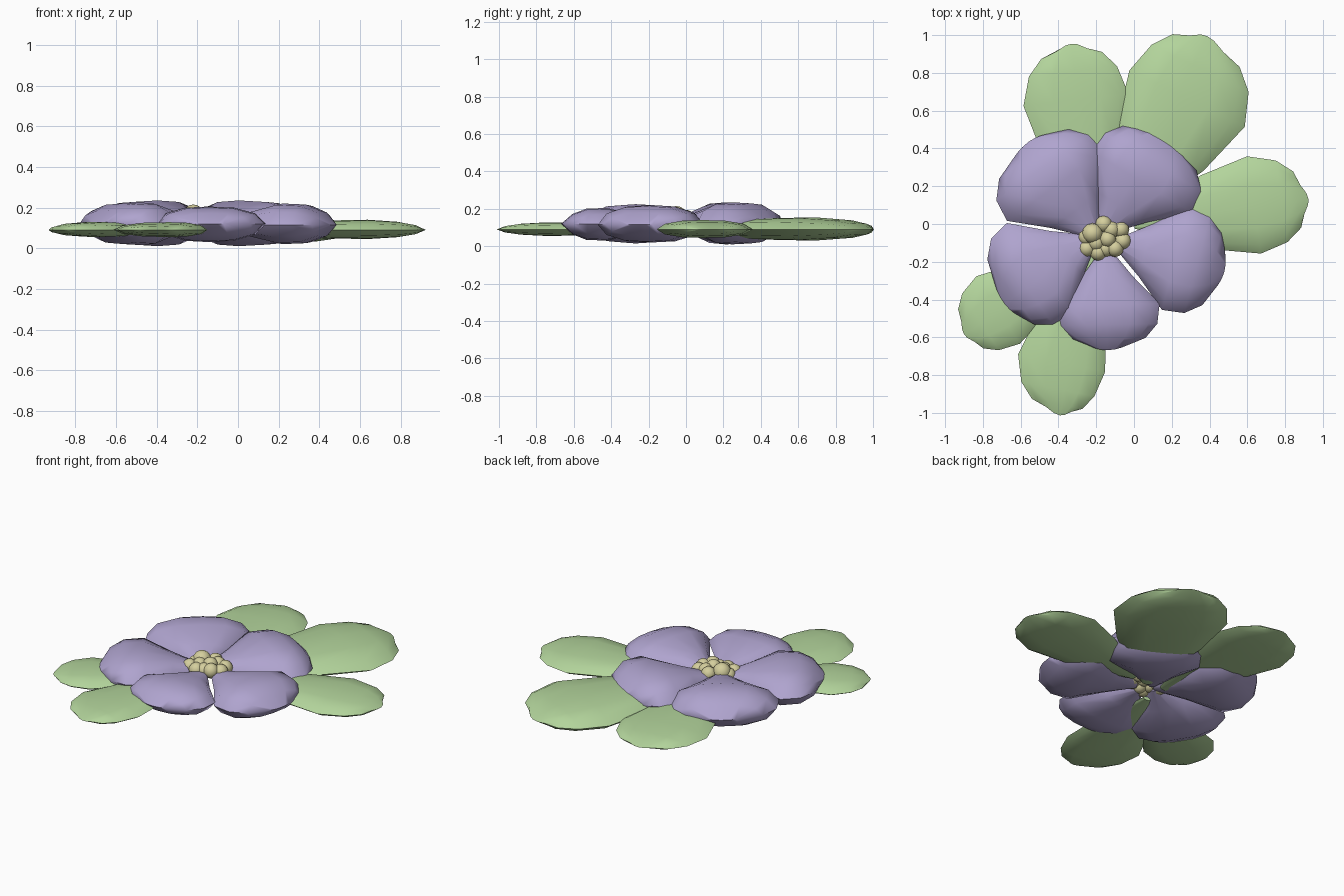
import bpy
import bmesh
from mathutils import Vector

cube = bpy.data.objects.get("Cube")
if cube:
    bpy.data.objects.remove(cube, do_unlink=True)


def material(name, rgb):
    mat = bpy.data.materials.new(name)
    mat.use_nodes = True
    color = (*rgb, 1)
    mat.diffuse_color = color
    mat.node_tree.nodes["Principled BSDF"].inputs["Base Color"].default_value = color
    return mat


purple = material("soft purple", (.43, .37, .62))
green = material("pale green", (.45, .66, .33))
yellow = material("pale yellow", (.66, .62, .34))

# Outline rows: (distance along lobe, relative half width, relative height)
PETAL_ROWS = [(0, .08, .2), (.28, .5, .6), (.56, 1, 1), (.76, .95, .95),
              (.9, .72, .62), (1, .3, 0)]
LEAF_ROWS = [(0, .1, .3), (.42, .76, .9), (.7, 1, 1), (.86, .84, .8),
             (.95, .58, .5), (1, .25, 0)]
# Cross-section: (relative side position, relative height)
SECTION = [(-1, 0), (-.82, .6), (-.45, .93), (0, 1), (.45, .93), (.82, .6), (1, 0)]


def finish(bm, name, mat, angle):
    bmesh.ops.recalc_face_normals(bm, faces=bm.faces)
    mesh = bpy.data.meshes.new(name)
    bm.to_mesh(mesh)
    bm.free()
    mesh.materials.append(mat)
    obj = bpy.data.objects.new(name, mesh)
    bpy.context.collection.objects.link(obj)
    bpy.ops.object.select_all(action="DESELECT")
    obj.select_set(True)
    bpy.context.view_layer.objects.active = obj
    bpy.ops.object.shade_smooth_by_angle(angle=angle)
    return obj


def lobe(name, rows, base, tip, left, right, heights, mat):
    """Puffed petal or leaf: an upper and a lower skin meeting at a thin rim."""
    low, mid, high = heights
    base, axis = Vector(base), Vector(tip) - Vector(base)
    side = Vector((-axis.y, axis.x)).normalized()
    bm = bmesh.new()
    skins = []
    for reach in (high - mid, low - mid):
        grid = []
        for t, w, h in rows:
            line = []
            for s, lift in SECTION:
                half = left if s > 0 else right
                # the tip row bows outward so the end is rounded
                bow = .03 * (1 - s * s) if t == 1 else 0
                p = base + axis * (t + bow - .015 * (t == 1)) + side * (s * w * half)
                line.append(bm.verts.new((p.x, p.y, mid + reach * h * lift)))
            grid.append(line)
        for a, b in zip(grid, grid[1:]):
            for i in range(len(SECTION) - 1):
                bm.faces.new((a[i], a[i + 1], b[i + 1], b[i]))
        skins.append(grid)
    # close the narrow root
    top, bottom = skins[0][0], skins[1][0]
    for i in range(len(SECTION) - 1):
        bm.faces.new((top[i], top[i + 1], bottom[i + 1], bottom[i]))
    bmesh.ops.remove_doubles(bm, verts=bm.verts, dist=.0005)
    return finish(bm, name, mat, .8)


# Petals: root, tip, left and right half widths, lowest / rim / highest levels
petals = {
    "petal_back_right": ((-.2, -.06), (-.55, .43), .34, .29, (.01, .125, .235)),
    "petal_back_left": ((-.17, -.04), (.14, .47), .27, .36, (.01, .12, .235)),
    "petal_left": ((-.1, -.1), (.47, -.25), .29, .28, (.02, .115, .22)),
    "petal_front": ((-.15, -.13), (-.14, -.66), .28, .26, (.03, .12, .205)),
    "petal_right": ((-.21, -.08), (-.68, -.42), .25, .34, (.015, .125, .225)),
}
for name, spec in petals.items():
    lobe(name, PETAL_ROWS, *spec, purple)

# Leaves
leaves = {
    "leaf_back_right": ((-.22, 0), (-.33, .94), .29, .27, (.055, .09, .13)),
    "leaf_back_left": ((-.1, 0), (.38, .98), .29, .39, (.03, .09, .155)),
    "leaf_left": ((0, 0), (.91, .13), .27, .25, (.045, .09, .14)),
    "leaf_front": ((-.22, -.15), (-.39, -1), .19, .28, (.055, .09, .128)),
    "leaf_right": ((-.3, -.2), (-.89, -.58), .2, .225, (.055, .09, .13)),
}
for name, spec in leaves.items():
    lobe(name, LEAF_ROWS, *spec, green)

# Clustered beads in the flower's centre
beads = [(-.16, 0, .15), (-.22, -.05, .16), (-.07, -.03, .14), (-.06, -.09, .14),
         (-.1, -.13, .15), (-.19, -.15, .14), (-.25, -.13, .14), (-.14, -.08, .16),
         (-.12, -.03, .15), (-.2, -.1, .15), (-.25, -.07, .14), (-.15, -.13, .14)]
bm = bmesh.new()
for i, spot in enumerate(beads):
    made = bmesh.ops.create_uvsphere(bm, u_segments=12, v_segments=8,
                                     radius=.055 if i == 1 else .045)
    bmesh.ops.translate(bm, verts=made["verts"], vec=spot)
finish(bm, "centre_beads", yellow, .8)
